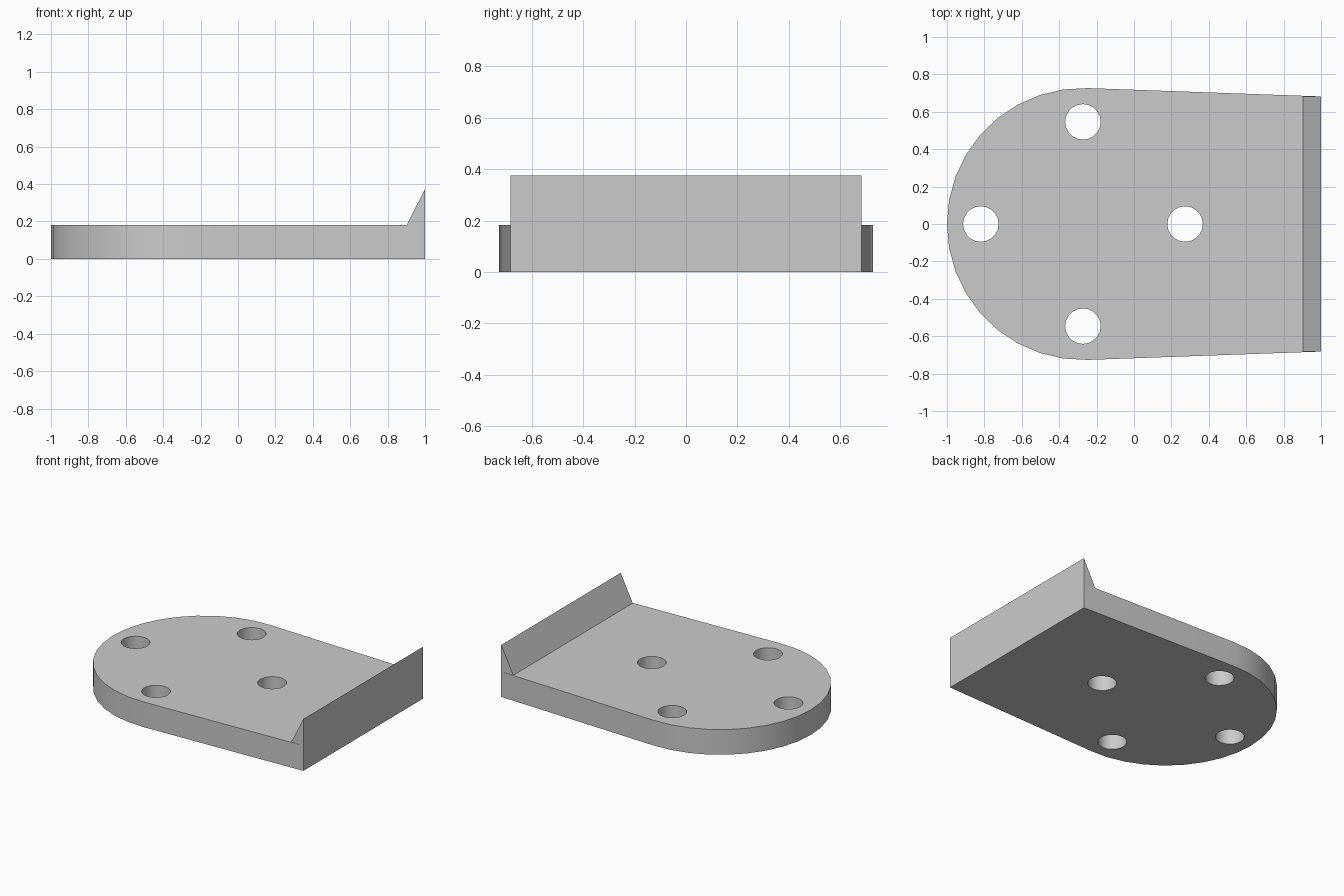
import bpy, bmesh
from math import sin, cos, radians
from mathutils import Vector

if "Cube" in bpy.data.objects:
    bpy.data.objects.remove(bpy.data.objects["Cube"], do_unlink=True)

grey = bpy.data.materials.new("light_grey")
grey.use_nodes = True
GREY = (0.6, 0.6, 0.6, 1)
grey.diffuse_color = GREY
grey.node_tree.nodes["Principled BSDF"].inputs["Base Color"].default_value = GREY

THICK, RADIUS, ARC_X, HALF_END = 0.182, 0.727, -0.273, 0.682


def prism(name, points, direction):
    """Extrude a flat outline into a closed solid."""
    bm = bmesh.new()
    face = bm.faces.new([bm.verts.new(p) for p in points])
    ext = bmesh.ops.extrude_face_region(bm, geom=[face])
    moved = [g for g in ext["geom"] if isinstance(g, bmesh.types.BMVert)]
    bmesh.ops.translate(bm, verts=moved, vec=Vector(direction))
    bmesh.ops.recalc_face_normals(bm, faces=bm.faces)
    mesh = bpy.data.meshes.new(name)
    bm.to_mesh(mesh)
    bm.free()
    mesh.materials.append(grey)
    obj = bpy.data.objects.new(name, mesh)
    bpy.context.collection.objects.link(obj)
    return obj


def combine(target, tool, operation):
    """Apply a boolean and remove the helper solid."""
    tool.hide_render = True
    mod = target.modifiers.new(operation, "BOOLEAN")
    mod.operation, mod.solver, mod.object = operation, "EXACT", tool
    bpy.ops.object.modifier_apply(modifier=mod.name)
    bpy.data.objects.remove(tool, do_unlink=True)


# Plate: round end on -x, slightly tapering straight sides toward +x
angles = [radians(88 + 184 * i / 18) for i in range(19)]
outline = [(ARC_X + RADIUS * cos(a), RADIUS * sin(a), 0) for a in angles]
outline += [(1, -HALF_END, 0), (1, HALF_END, 0)]
plate = prism("base_plate", outline, (0, 0, THICK))
bpy.ops.object.select_all(action="DESELECT")
bpy.context.view_layer.objects.active = plate
plate.select_set(True)

# Wedge-shaped lip along the straight end
lip = prism("end_lip", [(0.903, -HALF_END, THICK), (1, -HALF_END, THICK),
                        (1, -HALF_END, 0.375)], (0, 2 * HALF_END, 0))
combine(plate, lip, "UNION")

# Four through holes in a diamond
SPACING, HOLE = 0.546, 0.095
for dx, dy in ((-1, 0), (1, 0), (0, -1), (0, 1)):
    ring = [(ARC_X + dx * SPACING + HOLE * cos(radians(18 * i)),
             dy * SPACING + HOLE * sin(radians(18 * i)), -0.1) for i in range(20)]
    combine(plate, prism("hole_cutter", ring, (0, 0, 0.5)), "DIFFERENCE")

# Merge coplanar faces, then smooth the curved walls only
flat = plate.modifiers.new("merge_flat", "DECIMATE")
flat.decimate_type, flat.angle_limit = "DISSOLVE", radians(0.5)
bpy.ops.object.modifier_apply(modifier=flat.name)
bpy.ops.object.shade_smooth_by_angle(angle=radians(30))
